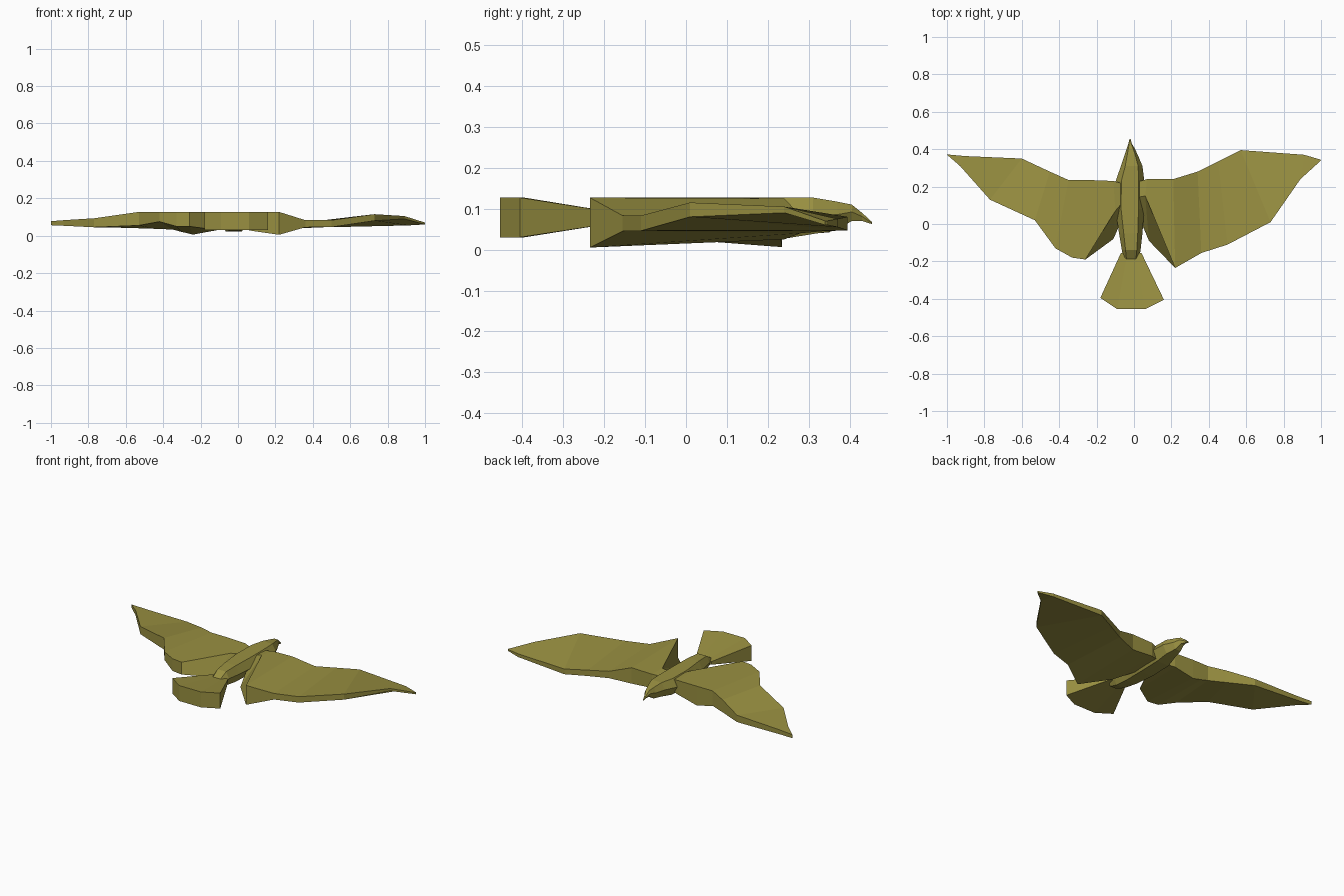
import bpy, bmesh

olive = bpy.data.materials.new("olive_plumage")
olive.diffuse_color = (0.32, 0.28, 0.053, 1)


def loft(name, rings):
    """Skin closed rings of equal length and cap both ends, flat shaded."""
    bm = bmesh.new()
    loops = [[bm.verts.new(p) for p in ring] for ring in rings]
    n = len(loops[0])
    for a, b in zip(loops, loops[1:]):
        for i in range(n):
            j = (i + 1) % n
            bm.faces.new((a[i], a[j], b[j], b[i]))
    bm.faces.new(loops[0])
    bm.faces.new(loops[-1][::-1])
    bmesh.ops.recalc_face_normals(bm, faces=bm.faces)
    me = bpy.data.meshes.new(name)
    bm.to_mesh(me)
    bm.free()
    me.materials.append(olive)
    ob = bpy.data.objects.new(name, me)
    bpy.context.collection.objects.link(ob)
    return ob


def wing(name, root, stations):
    """Each station: leading x, y, top, bottom, then trailing x, y, top, bottom."""
    rings = list(root)
    for lx, ly, lt, lb, tx, ty, tt, tb in stations:
        rings.append([(lx, ly, lt), (tx, ty, tt), (tx, ty, tb), (lx, ly, lb)])
    return loft(name, rings)


# Right wing: the inner rear edge slopes outward toward the top
wing("right_wing", [
    [(0.00, 0.22, 0.115), (0.00, 0.14, 0.115), (0.00, 0.10, 0.04), (0.00, 0.22, 0.04)],
    [(0.07, 0.24, 0.122), (0.06, 0.15, 0.127), (0.08, -0.09, 0.025), (0.07, 0.24, 0.035)],
], [
    (0.21, 0.24, 0.125, 0.025, 0.22, -0.235, 0.127, 0.005),
    (0.34, 0.28, 0.083, 0.040, 0.36, -0.155, 0.083, 0.045),
    (0.45, 0.335, 0.082, 0.045, 0.50, -0.11, 0.083, 0.046),
    (0.57, 0.395, 0.080, 0.047, 0.73, 0.01, 0.115, 0.080),
    (0.91, 0.37, 0.075, 0.055, 0.89, 0.24, 0.105, 0.090),
    (0.995, 0.345, 0.070, 0.060, 1.00, 0.34, 0.070, 0.060),
])

# Left wing, held in a slightly different pose
wing("left_wing", [
    [(-0.04, 0.21, 0.115), (-0.04, 0.14, 0.115), (-0.04, 0.08, 0.04), (-0.04, 0.21, 0.04)],
    [(-0.11, 0.23, 0.125), (-0.10, 0.07, 0.127), (-0.11, -0.08, 0.03), (-0.11, 0.23, 0.035)],
], [
    (-0.24, 0.235, 0.127, 0.006, -0.26, -0.19, 0.127, 0.05),
    (-0.30, 0.235, 0.127, 0.02, -0.33, -0.18, 0.127, 0.05),
    (-0.35, 0.235, 0.127, 0.033, -0.42, -0.13, 0.127, 0.075),
    (-0.45, 0.28, 0.115, 0.037, -0.53, 0.02, 0.127, 0.055),
    (-0.60, 0.35, 0.085, 0.042, -0.77, 0.13, 0.093, 0.045),
    (-0.90, 0.363, 0.080, 0.052, -0.93, 0.31, 0.083, 0.053),
    (-1.00, 0.372, 0.078, 0.056, -0.995, 0.366, 0.078, 0.056),
])

# Body, head and hooked beak: y, left x, right x, top z, bottom z
body = [
    (-0.20, -0.055, 0.025, 0.085, 0.055),
    (-0.14, -0.065, 0.035, 0.122, 0.035),
    (-0.05, -0.080, 0.045, 0.127, 0.024),
    (0.08, -0.100, 0.055, 0.127, 0.022),
    (0.23, -0.098, 0.055, 0.127, 0.025),
    (0.31, -0.070, 0.045, 0.127, 0.038),
    (0.37, -0.050, 0.020, 0.117, 0.047),
    (0.405, -0.038, 0.003, 0.110, 0.070),
    (0.43, -0.030, -0.012, 0.090, 0.070),
    (0.455, -0.024, -0.018, 0.067, 0.062),
]
rings = []
for y, l, r, t, b in body:
    c, h, m = (l + r) / 2, (r - l) / 2, b + (t - b) * 0.55
    rings.append([(l, y, m), (c - h * .6, y, t), (c + h * .6, y, t),
                  (r, y, m), (c + h * .55, y, b), (c - h * .55, y, b)])
loft("body_and_head", rings)

# Fan tail: columns from left to right with front and rear edges
cols = [(-0.07, -0.155, -0.18, -0.395), (-0.035, -0.155, -0.09, -0.455),
        (0.01, -0.155, 0.06, -0.455), (0.04, -0.155, 0.16, -0.405)]
loft("tail", [[(fx, fy, 0.088), (rx, ry, 0.127), (rx, ry, 0.03), (fx, fy, 0.068)]
              for fx, fy, rx, ry in cols])
